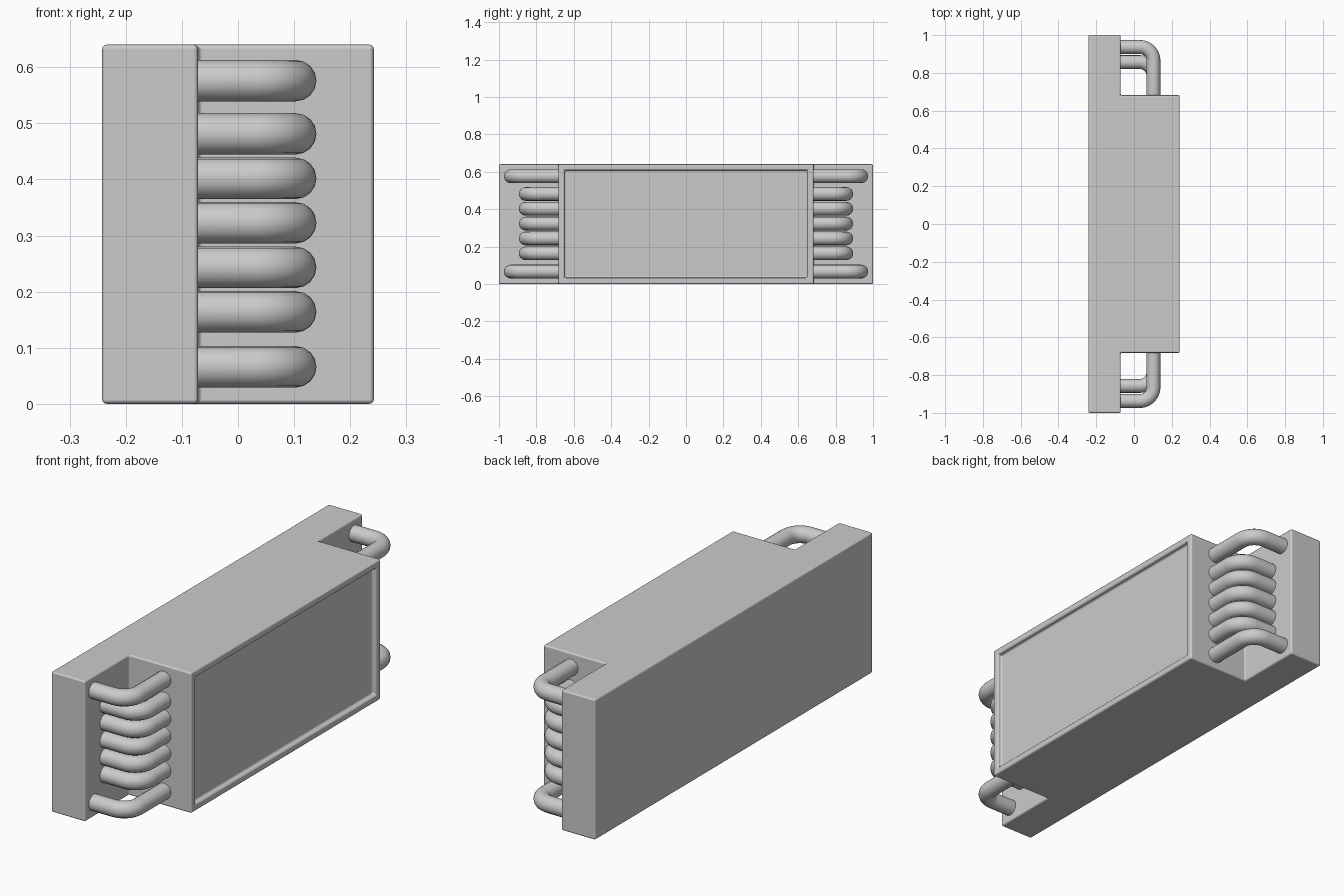
import bpy, bmesh
from math import sin, cos, pi

if "Cube" in bpy.data.objects:
    bpy.data.objects.remove(bpy.data.objects["Cube"])

HEIGHT = 0.64
STEP_X, STEP_Y = -0.071, 0.682
HALF_X = 0.242


def smooth(obj):
    bpy.ops.object.select_all(action='DESELECT')
    bpy.context.view_layer.objects.active = obj
    obj.select_set(True)
    bpy.ops.object.shade_smooth_by_angle(angle=0.6)


# Stepped housing with a recessed front panel
def make_housing():
    profile = [(-HALF_X, -1), (STEP_X, -1), (STEP_X, -STEP_Y), (HALF_X, -STEP_Y),
               (HALF_X, STEP_Y), (STEP_X, STEP_Y), (STEP_X, 1), (-HALF_X, 1)]
    bm = bmesh.new()
    base = bm.faces.new([bm.verts.new((x, y, 0)) for x, y in profile])
    ext = bmesh.ops.extrude_face_region(bm, geom=[base])
    verts = [g for g in ext['geom'] if isinstance(g, bmesh.types.BMVert)]
    bmesh.ops.translate(bm, vec=(0, 0, HEIGHT), verts=verts)
    bmesh.ops.recalc_face_normals(bm, faces=bm.faces)

    # Panel recess
    panel = max(bm.faces, key=lambda f: f.calc_center_median().x)
    bmesh.ops.inset_individual(bm, faces=[panel], thickness=0.046)
    ext = bmesh.ops.extrude_face_region(bm, geom=[panel])
    verts = [g for g in ext['geom'] if isinstance(g, bmesh.types.BMVert)]
    bmesh.ops.translate(bm, vec=(-0.02, 0, 0), verts=verts)
    if panel.is_valid:
        bmesh.ops.delete(bm, geom=[panel], context='FACES_ONLY')
    bmesh.ops.recalc_face_normals(bm, faces=bm.faces)

    mesh = bpy.data.meshes.new("housing")
    bm.to_mesh(mesh)
    bm.free()
    obj = bpy.data.objects.new("housing", mesh)
    bpy.context.collection.objects.link(obj)
    smooth(obj)
    bev = obj.modifiers.new("soft_edges", 'BEVEL')
    bev.width = 0.008
    bev.segments = 3
    bev.limit_method = 'ANGLE'
    bev.harden_normals = True


# Bent pipe running from the back plate to the end of the housing
def make_pipe(name, side, z, reach, x_out=0.103, bend=0.072, radius=0.0368):
    pts = [(STEP_X - 0.02, reach)]
    for i in range(11):
        a = pi / 2 * (1 - i / 10)
        pts.append((x_out - bend + bend * cos(a), reach - bend + bend * sin(a)))
    pts.append((x_out, STEP_Y - 0.02))
    curve = bpy.data.curves.new(name, 'CURVE')
    curve.dimensions = '3D'
    curve.bevel_depth = radius
    curve.bevel_resolution = 6
    curve.use_fill_caps = True
    spline = curve.splines.new('POLY')
    spline.points.add(len(pts) - 1)
    for p, (x, y) in zip(spline.points, pts):
        p.co = (x, side * y, z, 1)
    spline.use_smooth = True
    obj = bpy.data.objects.new(name, curve)
    bpy.context.collection.objects.link(obj)


make_housing()
for end, side in (("front", -1), ("back", 1)):
    for i, z in enumerate((0.066, 0.576)):
        make_pipe(f"{end}_outer_pipe_{i + 1}", side, z, 0.937)
    for i in range(5):
        make_pipe(f"{end}_inner_pipe_{i + 1}", side, 0.164 + i * 0.0793, 0.857)
